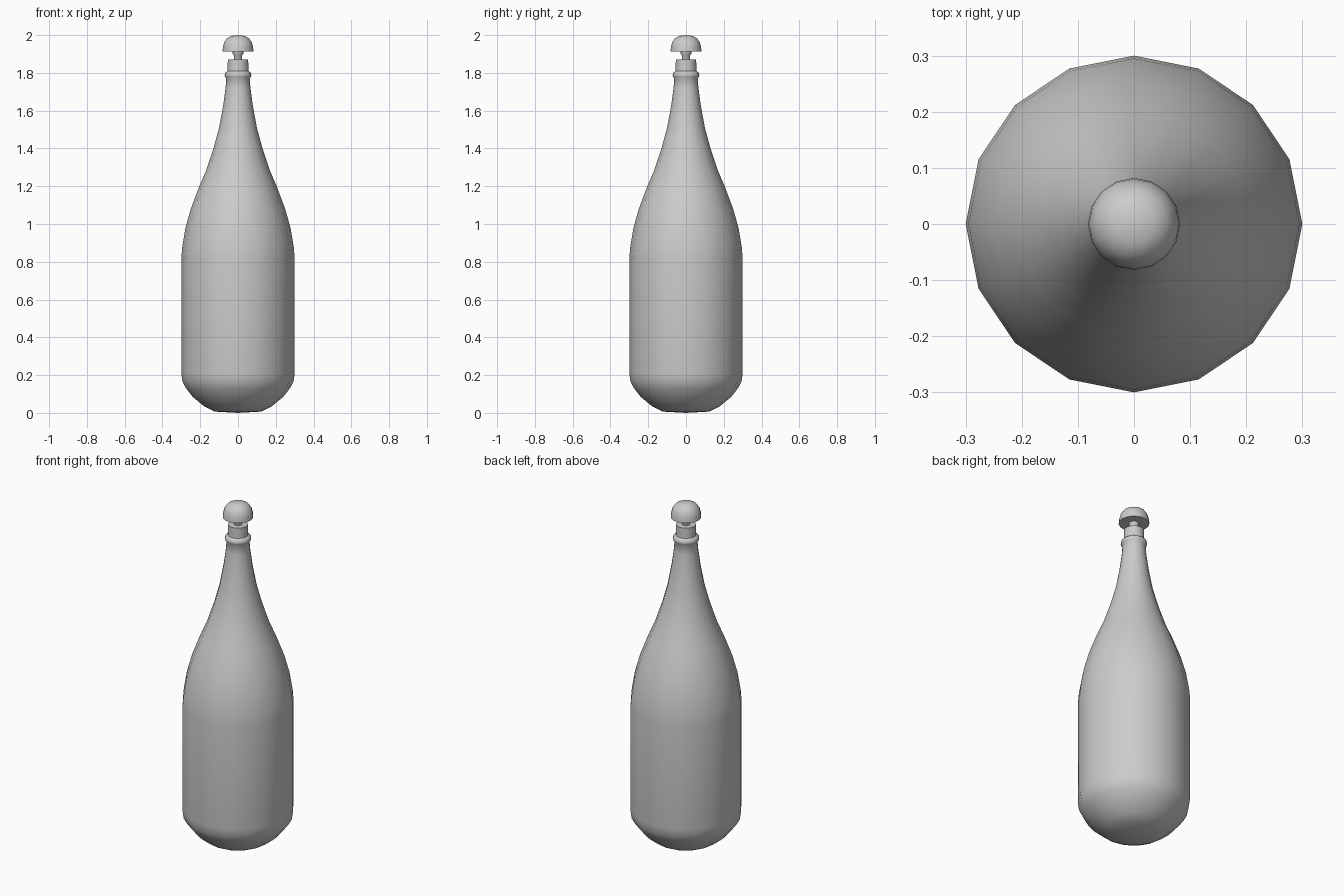
import bpy, bmesh, math

if "Cube" in bpy.data.objects:
    bpy.data.objects.remove(bpy.data.objects["Cube"])

SIDES = 16


def lathe(name, profile):
    """Revolve (radius, z) points about the z axis; radius 0 makes a pole."""
    bm = bmesh.new()
    rings = []
    for r, z in profile:
        if r == 0:
            rings.append([bm.verts.new((0, 0, z))])
        else:
            rings.append([bm.verts.new((r * math.cos(2 * math.pi * i / SIDES),
                                        r * math.sin(2 * math.pi * i / SIDES), z))
                          for i in range(SIDES)])
    for a, b in zip(rings, rings[1:]):
        for i in range(SIDES):
            j = (i + 1) % SIDES
            if len(a) == 1:
                bm.faces.new((a[0], b[j], b[i]))
            elif len(b) == 1:
                bm.faces.new((a[i], a[j], b[0]))
            else:
                bm.faces.new((a[i], a[j], b[j], b[i]))
    bmesh.ops.recalc_face_normals(bm, faces=bm.faces[:])
    mesh = bpy.data.meshes.new(name)
    bm.to_mesh(mesh)
    bm.free()
    obj = bpy.data.objects.new(name, mesh)
    bpy.context.collection.objects.link(obj)
    bpy.ops.object.select_all(action='DESELECT')
    obj.select_set(True)
    bpy.context.view_layer.objects.active = obj
    bpy.ops.object.shade_smooth_by_angle(angle=math.radians(50))
    return obj


# Bottle body: rounded base, straight wall, shoulder, tapering neck, collar, lip
lathe("bottle", [
    (0, 0.0), (0.125, 0.007), (0.18, 0.035), (0.24, 0.085), (0.275, 0.13),
    (0.294, 0.165), (0.3, 0.21), (0.3, 0.82), (0.295, 0.88), (0.278, 0.98),
    (0.25, 1.08), (0.205, 1.2), (0.17, 1.28), (0.13, 1.4), (0.1, 1.51),
    (0.078, 1.63), (0.066, 1.72), (0.062, 1.77),
    (0.069, 1.78), (0.071, 1.79), (0.066, 1.803), (0.055, 1.81),
    (0.054, 1.87), (0, 1.87)])

# Stopper: thin stem under a domed cap
lathe("stopper_stem", [(0, 1.84), (0.022, 1.84), (0.022, 1.893),
                       (0.028, 1.9), (0.028, 1.92), (0, 1.92)])
lathe("stopper_cap", [(0, 1.912), (0.082, 1.912), (0.08, 1.935), (0.073, 1.962),
                      (0.058, 1.983), (0.035, 1.996), (0, 2.0)])
